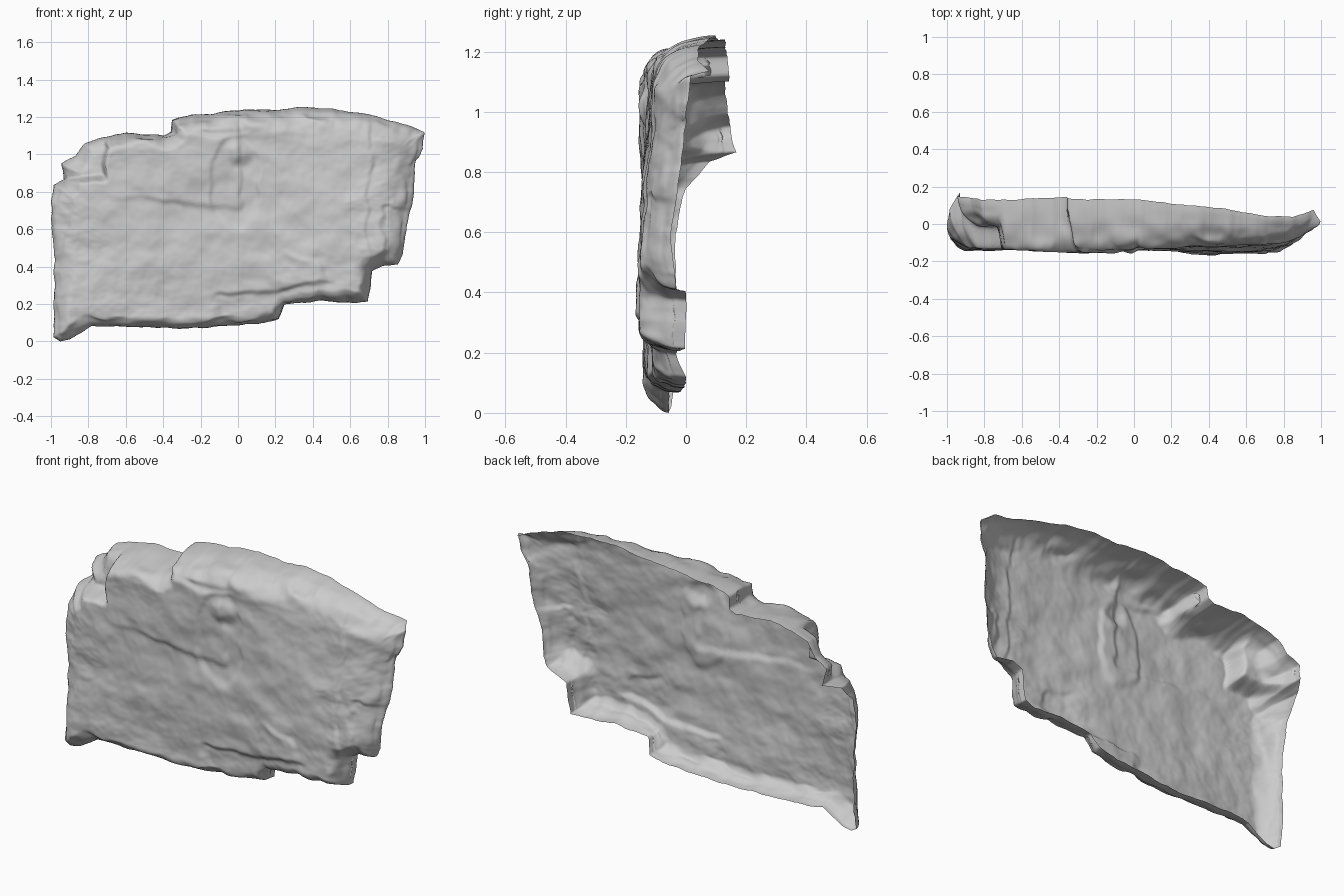
import bpy, bmesh, math
from mathutils import Vector, noise, kdtree

if "Cube" in bpy.data.objects:
    bpy.data.objects.remove(bpy.data.objects["Cube"])

# Rim of the open rock shell: x, z, and how far back (y) the edge curls
RIM = [(-.95, .005, -.06), (-.985, .03, -.05), (-.985, .15, -.03), (-.98, .4, -.03), (-.995, .6, -.04),
       (-1, .75, 0), (-.985, .84, .08), (-.93, .87, .17), (-.94, .96, .15), (-.87, 1.0, .14),
       (-.82, 1.07, .13), (-.73, 1.1, .13), (-.6, 1.12, .13), (-.4, 1.11, .14), (-.36, 1.13, .14),
       (-.355, 1.19, .14), (-.25, 1.22, .13), (0, 1.24, .13), (.2, 1.245, .11), (.35, 1.265, .1),
       (.5, 1.25, .08), (.7, 1.22, .04), (.85, 1.18, .04), (.96, 1.14, .08), (.995, 1.125, .02),
       (.99, 1.04, 0), (.95, .97, 0), (.94, .8, -.02), (.92, .7, -.03), (.9, .6, -.05),
       (.88, .47, -.04), (.85, .42, -.03), (.78, .41, 0), (.72, .38, 0), (.7, .22, 0), (.62, .215, -.02),
       (.45, .225, -.03), (.25, .2, -.03), (.22, .13, 0), (.1, .1, 0), (-.3, .075, -.02),
       (-.7, .09, -.03), (-.78, .09, -.05), (-.9, .02, -.06)]
STEP, RINGS, SNAP = .009, 60, .010


def smooth(a, b, v):
    t = max(0, min(1, (v - a) / (b - a)))
    return t * t * (3 - 2 * t)


def fbm(x, z, scale, seed):
    return noise.fractal(Vector((x * scale, seed, z * scale * 1.3)), 1.0, 2.1, 3)


# Evenly resampled rim with slight chipping
rim = []
for a, b in zip(RIM, RIM[1:] + RIM[:1]):
    a, b = Vector(a), Vector(b)
    n = max(1, round((b - a).length / STEP))
    for i in range(n):
        p = a.lerp(b, i / n)
        p.x += .008 * fbm(p.x, p.y, 9, 3)
        p.y += .008 * fbm(p.x, p.y, 9, 7)
        p.z += .008 * fbm(p.x, p.y, 7, 11)
        rim.append(p)
tree = kdtree.KDTree(len(rim))
for i, p in enumerate(rim):
    tree.insert((p.x, p.y, 0), i)
tree.balance()


def front(x, z):
    """Depth of the weathered front face"""
    wx = x + .03 * fbm(x, z, 5, 20)
    wz = z + .025 * fbm(x, z, 5, 30)
    y = -.133 + .014 * fbm(x, z, 2.2, 1) + .008 * fbm(x, z, 7, 2)
    # lower right bulges forward, upper right leans back
    y -= .025 * smooth(.1, .5, x) * smooth(.95, .45, z)
    y += .02 * smooth(.1, .5, x) * smooth(.7, 1.1, z)
    # set-back block in the upper left corner, above a ledge
    y += .12 * smooth(-.70, -.725, wx) * smooth(.85, .885, wz)
    # layered overhangs
    y -= .014 * smooth(.70 - .1 * wx, .73 - .1 * wx, wz) * smooth(.03, -.01, wx) * smooth(-.8, -.5, wx)
    r = math.hypot(wx + .02, (wz - .87) * .55)
    y += .012 * smooth(.15, .12, r)
    y -= .022 * smooth(.09, .02, math.hypot(x - .01, z - 1.02))
    y += .018 * smooth(.27, .24, wz - .25 * max(0, wx - .15)) * smooth(-.15, -.08, wx) * smooth(.55, .4, wx)
    y -= .012 * smooth(.5, .47, wz + .3 * (wx - .25)) * smooth(.47, .42, wx) * smooth(.2, .3, wx)
    # split slab along the right side
    y += .01 * smooth(.68, .71, wx) + .05 * smooth(.75, .97, x)
    y += .012 * smooth(.76, .79, wx) * smooth(.74, .71, wz)
    # raised lip along the top
    y += .015 * smooth(1.1, 1.13, wz) * smooth(-.33, -.3, wx) * smooth(.1, 0, wx)
    return y


def surface(p, s):
    """Point on the shell: s = 0 at the rim, 1 on the middle seam"""
    mid = .8 * max(-.85, min(.69, p.x))
    if s == 1:
        mid = round(mid / SNAP) * SNAP
    x = p.x + (mid - p.x) * s
    z = p.y + (.64 + mid / 6 - p.y) * s
    d = tree.find((x, z, 0))[2]
    side = max(smooth(.65, .95, x), smooth(-.7, -.95, x))
    top_right = smooth(.05, .4, x) * smooth(.8, 1, z)
    low = smooth(.45, .25, z) * smooth(.6, .4, x)
    w = (.08 + .05 * max(side, top_right)) * (1 - .3 * low) * (1 + .4 * fbm(x, z, 5, 40))
    k = max(0, 1 - d / w)
    curl = .75 * (1 - math.sqrt(max(0, 1 - k * k))) + .25 * k * k
    yf = front(x, z)
    # chunky breaks across the curled edge
    amp = .06 * k * (1 - k)
    x += amp * noise.noise((x * 9, curl * 3, z * 9))
    dz = amp * noise.noise((x * 9, curl * 3 + 9, z * 9))
    return x, yf + (max(p.z, yf) - yf) * curl, z + dz


# Concentric rings from rim to the middle seam, denser near the curled edge
bm = bmesh.new()
rings = [[bm.verts.new(surface(p, (r / RINGS) ** 1.6)) for p in rim] for r in range(RINGS + 1)]
for r0, r1 in zip(rings, rings[1:]):
    for i in range(len(rim)):
        j = (i + 1) % len(rim)
        bm.faces.new((r0[i], r1[i], r1[j], r0[j]))
bmesh.ops.remove_doubles(bm, verts=rings[-1], dist=1e-4)
bm.normal_update()
if sum(f.normal.y * f.calc_area() for f in bm.faces) > 0:
    bmesh.ops.reverse_faces(bm, faces=bm.faces)
# Soften the facets a little, then stand it on the ground
inner = [v for v in bm.verts if not v.is_boundary]
bmesh.ops.smooth_vert(bm, verts=inner, factor=.4, use_axis_x=True, use_axis_y=True, use_axis_z=True)
low = min(v.co.z for v in bm.verts)
bmesh.ops.translate(bm, verts=bm.verts, vec=(0, 0, -low))
bm.normal_update()

mesh = bpy.data.meshes.new("rock_face")
bm.to_mesh(mesh)
bm.free()
rock = bpy.data.objects.new("rock_face", mesh)
bpy.context.collection.objects.link(rock)
mesh.polygons.foreach_set("use_smooth", [True] * len(mesh.polygons))
